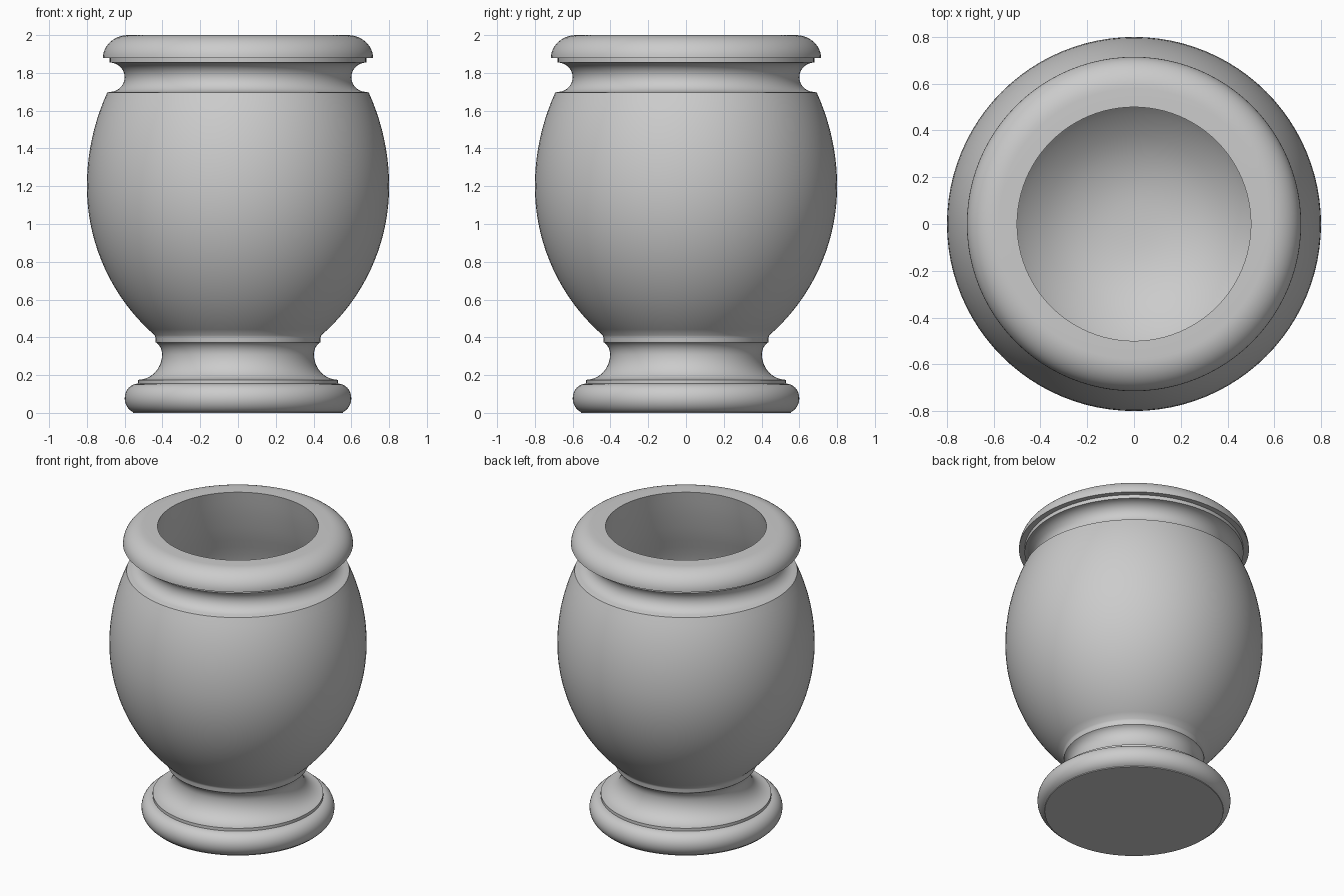
import bpy, bmesh
from math import sin, cos, radians, tau

if "Cube" in bpy.data.objects:
    bpy.data.objects.remove(bpy.data.objects["Cube"])

SEGMENTS = 96


def arc(cx, cz, rx, rz, start, end, steps):
    """Points (radius, height) on an elliptical arc, angles in degrees."""
    pts = []
    for i in range(steps + 1):
        a = radians(start + (end - start) * i / steps)
        pts.append((cx + rx * cos(a), cz + rz * sin(a)))
    return pts


def lathe(name, profile):
    bm = bmesh.new()
    verts = [bm.verts.new((r, 0, z)) for r, z in profile]
    edges = [bm.edges.new(pair) for pair in zip(verts, verts[1:])]
    bmesh.ops.spin(bm, geom=verts + edges, cent=(0, 0, 0), axis=(0, 0, 1),
                   angle=tau, steps=SEGMENTS, use_duplicate=False)
    bmesh.ops.remove_doubles(bm, verts=bm.verts[:], dist=0.0002)
    bmesh.ops.recalc_face_normals(bm, faces=bm.faces[:])
    mesh = bpy.data.meshes.new(name)
    bm.to_mesh(mesh)
    bm.free()
    obj = bpy.data.objects.new(name, mesh)
    bpy.context.collection.objects.link(obj)
    bpy.ops.object.select_all(action='DESELECT')
    obj.select_set(True)
    bpy.context.view_layer.objects.active = obj
    bpy.ops.object.shade_smooth_by_angle(angle=radians(35))
    return obj


def smooth(points, steps=4):
    """Catmull-Rom curve through a few points."""
    p = [points[0]] + points + [(-points[-2][0], points[-2][1])]
    out = []
    for i in range(1, len(p) - 2):
        for k in range(steps):
            t = k / steps
            out.append(tuple(
                0.5 * (2 * b + (c - a) * t + (2 * a - 5 * b + 4 * c - d) * t * t
                       + (3 * b - a - 3 * c + d) * t ** 3)
                for a, b, c, d in zip(p[i - 1], p[i], p[i + 1], p[i + 2])))
    return out + [points[-1]]


# Foot: rounded base moulding with a thin step
profile = [(0, 0), (0.555, 0)]
profile += arc(0.53, 0.077, 0.07, 0.078, -68, 90, 14)
profile += [(0.53, 0.175)]
# Stem: hollow moulding and small collar
profile += arc(0.53, 0.31, 0.128, 0.135, 270, 180, 10)
profile += arc(0.46, 0.31, 0.058, 0.07, 180, 115, 6)[1:]
profile += [(0.437, 0.38), (0.437, 0.398)]
# Belly: lower and upper arcs meeting at the widest ring
profile += arc(-0.247, 1.2, 1.047, 1.047, -48.9, 0, 20)
profile += arc(-0.395, 1.2, 1.195, 1.195, 0, 24.5, 10)[1:]
# Neck groove and step under the rim
profile += arc(0.68, 1.777, 0.08, 0.078, 270, 90, 14)
profile += [(0.68, 1.88), (0.715, 1.88)]
# Rolled rim and flat lip
profile += arc(0.58, 1.88, 0.135, 0.12, 0, 90, 12)[1:]
# Hollow inside
profile += smooth([(0.5, 2.0), (0.53, 1.85), (0.575, 1.68), (0.65, 1.45),
                   (0.68, 1.2), (0.65, 0.95), (0.55, 0.72), (0.38, 0.56),
                   (0.2, 0.48), (0, 0.46)])

lathe("urn", profile)
